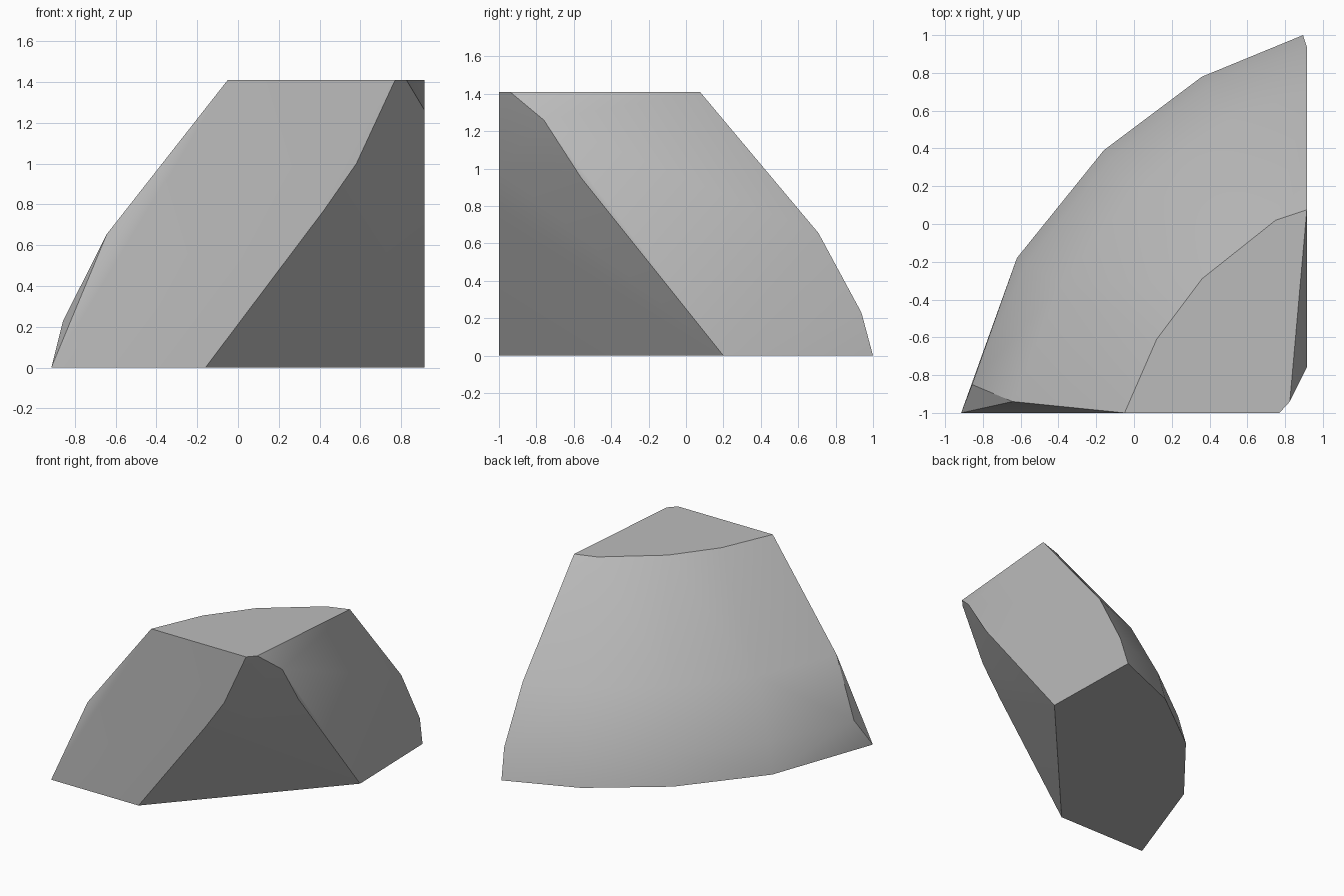
import bpy
import bmesh
import math
from mathutils import Vector

cube = bpy.data.objects.get("Cube")
if cube:
    bpy.data.objects.remove(cube, do_unlink=True)

HEIGHT = 1.41

# Plain grey stone
stone = bpy.data.materials.new("grey_stone")
stone.use_nodes = True
grey = (0.5, 0.5, 0.5, 1.0)
stone.diffuse_color = grey
stone.node_tree.nodes["Principled BSDF"].inputs["Base Color"].default_value = grey

# Curved outer wall: foot and rim outlines, joined by a bulging profile
foot = [(-0.915, -1), (-0.62, -0.18), (-0.16, 0.39), (0.36, 0.78), (0.895, 1)]
rim = [(-0.05, -1), (0.12, -0.61), (0.36, -0.29), (0.75, 0.02), (0.915, 0.075)]
profile = [(0, 0), (0.067, 0.23), (0.315, 0.655), (1, HEIGHT)]

points = []
for column, (low, high) in enumerate(zip(foot, rim)):
    for t, z in profile:
        p = Vector(low).lerp(Vector(high), t)
        if 0 < t < 1 and column == 0:
            p.y += 0.15 if t < 0.1 else 0.06
        if 0 < t < 1 and column == len(foot) - 1:
            p.x = 0.915
        points.append((p.x, p.y, z))

# Sloping inner break: front edge, then right edge
points += [(-0.16, -1, 0), (0.42, -1, 0.77), (0.58, -1, 1.0), (0.77, -1, HEIGHT)]
points += [(0.915, 0.2, 0), (0.915, -0.56, 0.95), (0.915, -0.76, 1.26), (0.825, -0.94, HEIGHT)]

# Wrap the chunk and merge its flat faces
bm = bmesh.new()
for p in points:
    bm.verts.new(p)
bmesh.ops.convex_hull(bm, input=bm.verts[:])
bmesh.ops.delete(bm, geom=[v for v in bm.verts if not v.link_faces], context='VERTS')
bmesh.ops.dissolve_limit(bm, angle_limit=math.radians(0.5), verts=bm.verts[:], edges=bm.edges[:])
bmesh.ops.recalc_face_normals(bm, faces=bm.faces[:])

mesh = bpy.data.meshes.new("stone_chunk")
bm.to_mesh(mesh)
bm.free()
mesh.materials.append(stone)
chunk = bpy.data.objects.new("stone_chunk", mesh)
bpy.context.collection.objects.link(chunk)

# Smooth the curved wall, keep the break edges crisp
bpy.ops.object.select_all(action='DESELECT')
chunk.select_set(True)
bpy.context.view_layer.objects.active = chunk
bpy.ops.object.shade_smooth_by_angle(angle=math.radians(30))
